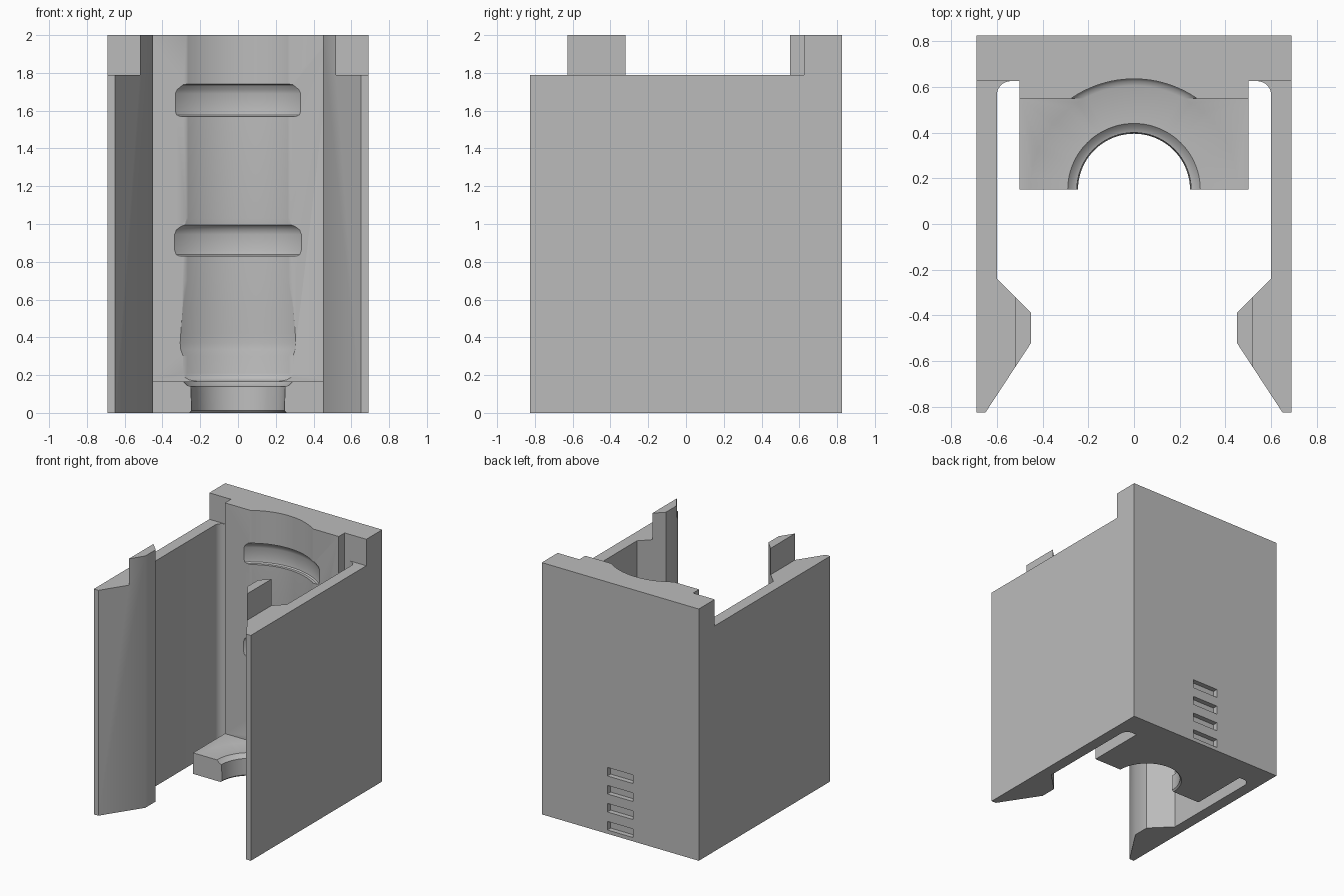
import bpy, bmesh, math
from mathutils import Vector

cube = bpy.data.objects.get("Cube")
if cube:
    bpy.data.objects.remove(cube, do_unlink=True)

grey = bpy.data.materials.new("plain grey")
grey.use_nodes = True
colour = (0.5, 0.5, 0.5, 1)
grey.diffuse_color = colour
grey.node_tree.nodes["Principled BSDF"].inputs["Base Color"].default_value = colour


def make_object(name, bm):
    bmesh.ops.recalc_face_normals(bm, faces=bm.faces)
    mesh = bpy.data.meshes.new(name)
    bm.to_mesh(mesh)
    bm.free()
    mesh.materials.append(grey)
    obj = bpy.data.objects.new(name, mesh)
    bpy.context.collection.objects.link(obj)
    return obj


def extrude_outline(name, outline, height):
    bm = bmesh.new()
    face = bm.faces.new([bm.verts.new((x, y, 0)) for x, y in outline])
    result = bmesh.ops.extrude_face_region(bm, geom=[face])
    top = [v for v in result["geom"] if isinstance(v, bmesh.types.BMVert)]
    bmesh.ops.translate(bm, verts=top, vec=(0, 0, height))
    return make_object(name, bm)


def box(name, low, high):
    bm = bmesh.new()
    bmesh.ops.create_cube(bm, size=1)
    low, high = Vector(low), Vector(high)
    bmesh.ops.scale(bm, vec=high - low, verts=bm.verts)
    bmesh.ops.translate(bm, vec=(low + high) / 2, verts=bm.verts)
    return make_object(name, bm)


def revolve(name, profile, axis_y, steps):
    bm = bmesh.new()
    verts = [bm.verts.new((r, axis_y, z)) for r, z in profile]
    edges = [bm.edges.new(pair) for pair in zip(verts, verts[1:])]
    bmesh.ops.spin(bm, geom=verts + edges, cent=(0, axis_y, 0), axis=(0, 0, 1),
                   angle=2 * math.pi, steps=steps, use_duplicate=False)
    bmesh.ops.remove_doubles(bm, verts=bm.verts, dist=0.0002)
    return make_object(name, bm)


def cut(target, cutter):
    cutter.hide_render = True
    mod = target.modifiers.new("cut", "BOOLEAN")
    mod.operation = "DIFFERENCE"
    mod.solver = "EXACT"
    mod.object = cutter
    bpy.context.view_layer.objects.active = target
    bpy.ops.object.modifier_apply(modifier=mod.name)
    bpy.data.objects.remove(cutter, do_unlink=True)


# Plan outline: back wall, clip arms with hooked ends, centre block
fillet = 0.06
arc = [(0.6 - fillet + fillet * math.cos(a), 0.625 - fillet + fillet * math.sin(a))
       for a in [math.radians(d) for d in range(0, 91, 10)]]
half = [(0.69, 0.825), (0.69, -0.825), (0.65, -0.825), (0.45, -0.52),
        (0.45, -0.39), (0.6, -0.24)] + arc + [(0.5, 0.625), (0.5, 0.15)]
outline = half + [(-x, y) for x, y in reversed(half)]
body = extrude_outline("clip_body", outline, 2)

# Lower the arms below the back wall
for low_x, high_x in ((0.52, 0.9), (-0.9, -0.52)):
    cut(body, box("arm_trim", (low_x, -1, 1.79), (high_x, 0.625, 2.2)))

# Clear the centre block above the bottom shelf
cut(body, box("shelf_trim", (-0.55, 0, 0.167), (0.55, 0.55, 2.2)))

# Stepped round cavity with two ring grooves and a collar in the shelf
cavity = [
    (0, -0.1), (0.257, -0.1), (0.257, 0), (0.245, 0.012), (0.25, 0.14),
    (0.268, 0.145), (0.29, 0.167), (0.455, 0.167), (0.475, 0.174),
    (0.488, 0.187), (0.494, 0.21), (0.494, 0.3), (0.502, 0.335),
    (0.504, 0.37), (0.502, 0.42), (0.496, 0.55), (0.491, 0.7), (0.489, 0.83),
    (0.506, 0.83), (0.517, 0.838), (0.522, 0.86), (0.522, 0.945),
    (0.516, 0.97), (0.498, 0.99), (0.489, 0.995), (0.485, 1.03), (0.485, 1.57),
    (0.506, 1.57), (0.516, 1.578), (0.52, 1.6), (0.52, 1.69),
    (0.513, 1.712), (0.495, 1.737), (0.485, 1.74), (0.485, 2.2), (0, 2.2)]
cut(body, revolve("cavity_cutter", cavity, 0.15, 120))

# Four shallow slots in the back
for i in range(4):
    z = 0.03 + i * 0.143
    cut(body, box("slot_cutter", (-0.113, 0.785, z), (0.113, 0.9, z + 0.068)))

# Smooth the round surfaces, keep the corners sharp
bpy.ops.object.select_all(action="DESELECT")
body.select_set(True)
bpy.context.view_layer.objects.active = body
bpy.ops.object.shade_smooth_by_angle(angle=math.radians(35))
